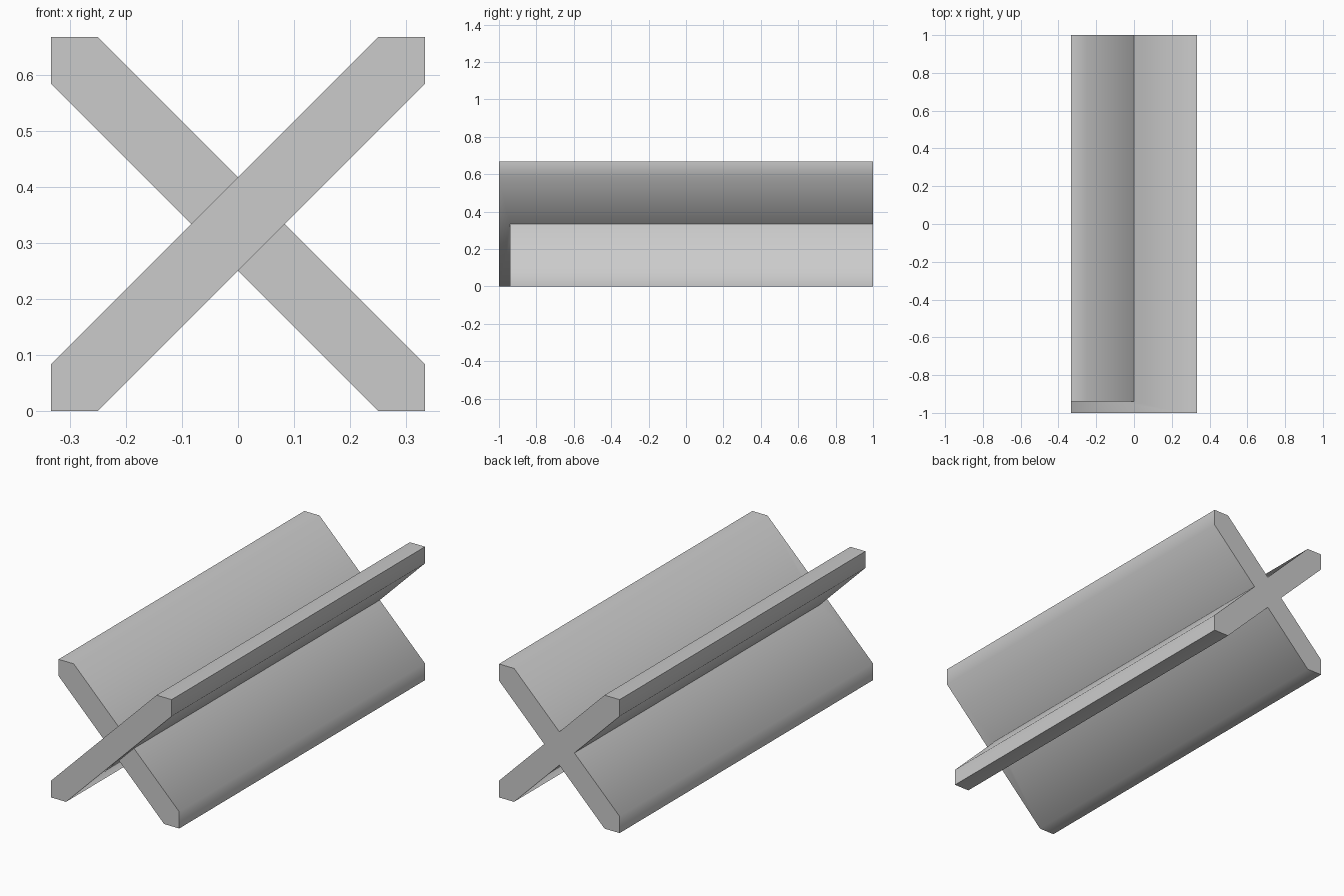
import bpy
import bmesh
import math

cube = bpy.data.objects.get("Cube")
if cube:
    bpy.data.objects.remove(cube, do_unlink=True)

HALF = 1 / 3      # half width of the cross
TOP = 2 * HALF    # height of the cross
CUT = 1 / 12      # size of the clipped corners

grey = bpy.data.materials.new("plain grey")
grey.use_nodes = True
colour = (0.6, 0.6, 0.6, 1)
grey.diffuse_color = colour
grey.node_tree.nodes["Principled BSDF"].inputs["Base Color"].default_value = colour


def diagonal_bar(name, side, front):
    """Long diagonal board with clipped tips, rising toward the given side."""
    lower = [(-HALF, 0), (CUT - HALF, 0), (HALF, TOP - CUT)]
    profile = lower + [(-x, TOP - z) for x, z in lower]
    bm = bmesh.new()
    face = bm.faces.new([bm.verts.new((side * x, front, z)) for x, z in profile])
    result = bmesh.ops.extrude_face_region(bm, geom=[face])
    verts = [v for v in result["geom"] if isinstance(v, bmesh.types.BMVert)]
    bmesh.ops.translate(bm, verts=verts, vec=(0, 1 - front, 0))
    bmesh.ops.recalc_face_normals(bm, faces=bm.faces[:])
    mesh = bpy.data.meshes.new(name)
    bm.to_mesh(mesh)
    bm.free()
    mesh.materials.append(grey)
    obj = bpy.data.objects.new(name, mesh)
    bpy.context.collection.objects.link(obj)
    return obj


# The rising bar stands slightly proud of the falling bar at the front
cross = diagonal_bar("crossed_bars", 1, -1)
falling = diagonal_bar("falling_bar", -1, -0.94)

# Fuse both boards into one solid
union = cross.modifiers.new("fuse", 'BOOLEAN')
union.operation = 'UNION'
union.solver = 'EXACT'
union.object = falling
bpy.ops.object.select_all(action='DESELECT')
cross.select_set(True)
bpy.context.view_layer.objects.active = cross
bpy.ops.object.modifier_apply(modifier=union.name)
bpy.data.objects.remove(falling, do_unlink=True)

# Soft shading over the clipped tips, crisp right angles
bpy.ops.object.shade_smooth_by_angle(angle=math.radians(60))
